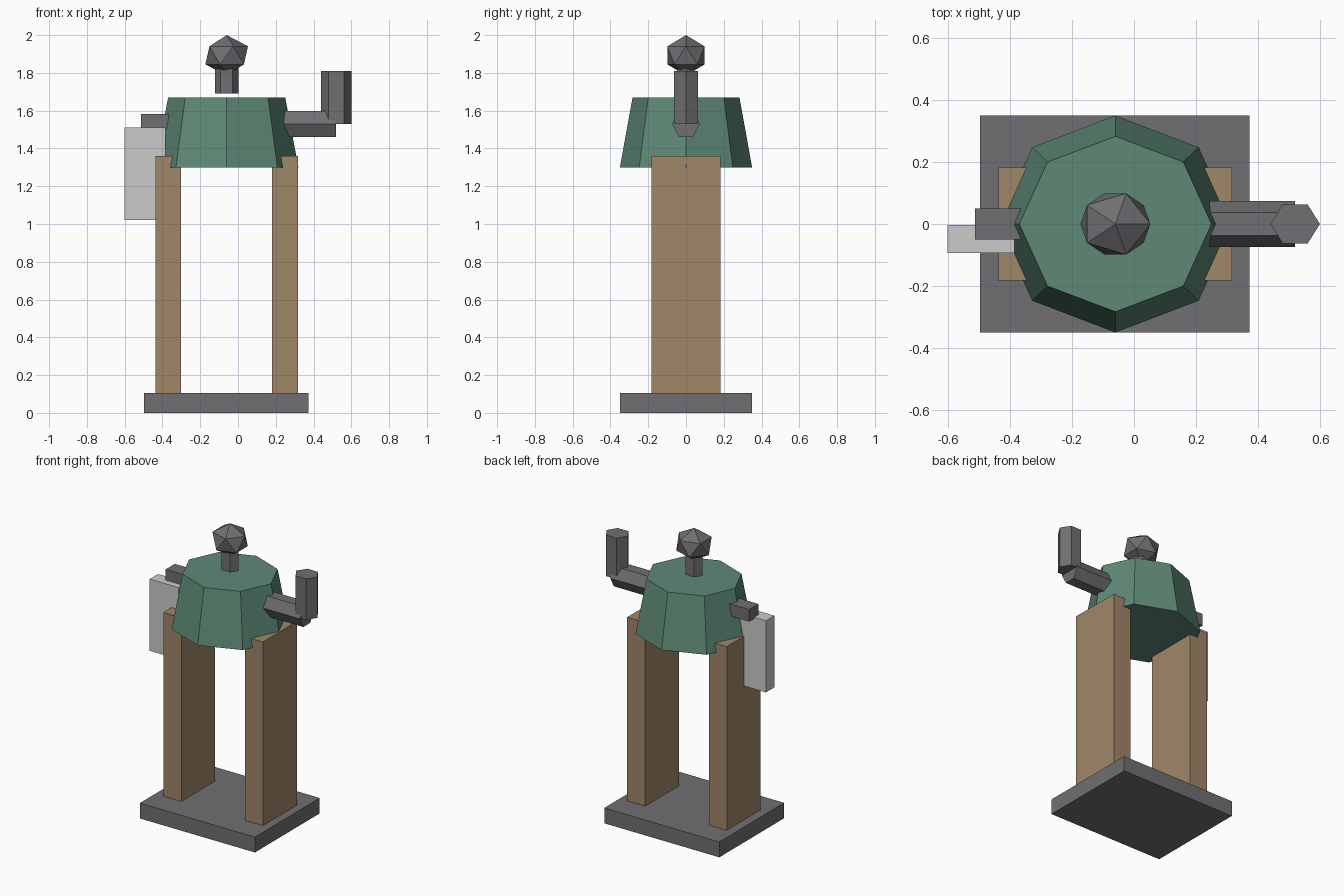
import bpy, bmesh
from math import sin, cos, tau
from mathutils import Vector

if "Cube" in bpy.data.objects:
    bpy.data.objects.remove(bpy.data.objects["Cube"])


def material(name, rgb):
    m = bpy.data.materials.new(name)
    m.diffuse_color = (*rgb, 1)
    m.use_nodes = True
    m.node_tree.nodes["Principled BSDF"].inputs["Base Color"].default_value = m.diffuse_color
    return m


DARK = material("dark_grey", (0.16, 0.16, 0.17))
WOOD = material("tan", (0.35, 0.24, 0.14))
GREEN = material("green", (0.11, 0.25, 0.18))
CX = -0.06  # centre line of the body


def finish(name, bm, mat):
    bmesh.ops.recalc_face_normals(bm, faces=bm.faces)
    me = bpy.data.meshes.new(name)
    bm.to_mesh(me)
    bm.free()
    ob = bpy.data.objects.new(name, me)
    bpy.context.collection.objects.link(ob)
    if mat:
        me.materials.append(mat)
    return ob


def box(name, lo, hi, mat=None):
    lo, hi = Vector(lo), Vector(hi)
    bm = bmesh.new()
    bmesh.ops.create_cube(bm, size=1)
    for v in bm.verts:
        v.co = (lo + hi) / 2 + v.co * (hi - lo)
    return finish(name, bm, mat)


def prism(name, n, start, end, r0, r1, mat, along_x=False):
    """n-sided prism; r0 and r1 are (width, depth) radii at each end."""
    bm = bmesh.new()
    rings = []
    for c, r in ((start, r0), (end, r1)):
        ring = []
        for i in range(n):
            a, b = r[0] * cos(tau * i / n), r[1] * sin(tau * i / n)
            off = Vector((0, a, b)) if along_x else Vector((a, b, 0))
            ring.append(bm.verts.new(Vector(c) + off))
        rings.append(ring)
        bm.faces.new(ring)
    for i in range(n):
        j = (i + 1) % n
        bm.faces.new((rings[0][i], rings[0][j], rings[1][j], rings[1][i]))
    return finish(name, bm, mat)


# Base plate and the two legs
box("base", (-0.497, -0.35, 0), (0.373, 0.35, 0.105), DARK)
for side, s in (("left", -1), ("right", 1)):
    x = CX + s * 0.3085
    box(side + "_leg", (x - 0.068, -0.183, 0.105), (x + 0.068, 0.183, 1.36), WOOD)

# Tapered eight-sided torso
prism("torso", 8, (CX, 0, 1.30), (CX, 0, 1.67), (0.38, 0.35), (0.31, 0.283), GREEN)

# Neck and faceted head
prism("neck", 6, (CX, 0, 1.69), (CX, 0, 1.85), (0.063, 0.053), (0.063, 0.053), DARK)
bm = bmesh.new()
bmesh.ops.create_icosphere(bm, subdivisions=1, radius=1)
for v in bm.verts:
    v.co = Vector((CX + v.co.x * 0.126, v.co.y * 0.116, 1.893 + v.co.z * 0.107))
finish("head", bm, DARK)

# Bent right arm
prism("right_upper_arm", 6, (0.24, 0, 1.53), (0.52, 0, 1.53),
      (0.074, 0.08), (0.074, 0.08), DARK, along_x=True)
prism("right_forearm", 6, (0.52, 0, 1.53), (0.52, 0, 1.81),
      (0.08, 0.073), (0.08, 0.073), DARK)

# Short left arm and the hanging panel
box("left_arm", (-0.513, -0.05, 1.50), (-0.34, 0.05, 1.583), DARK)
box("side_panel", (-0.602, -0.094, 1.02), (-0.385, -0.003, 1.51))
